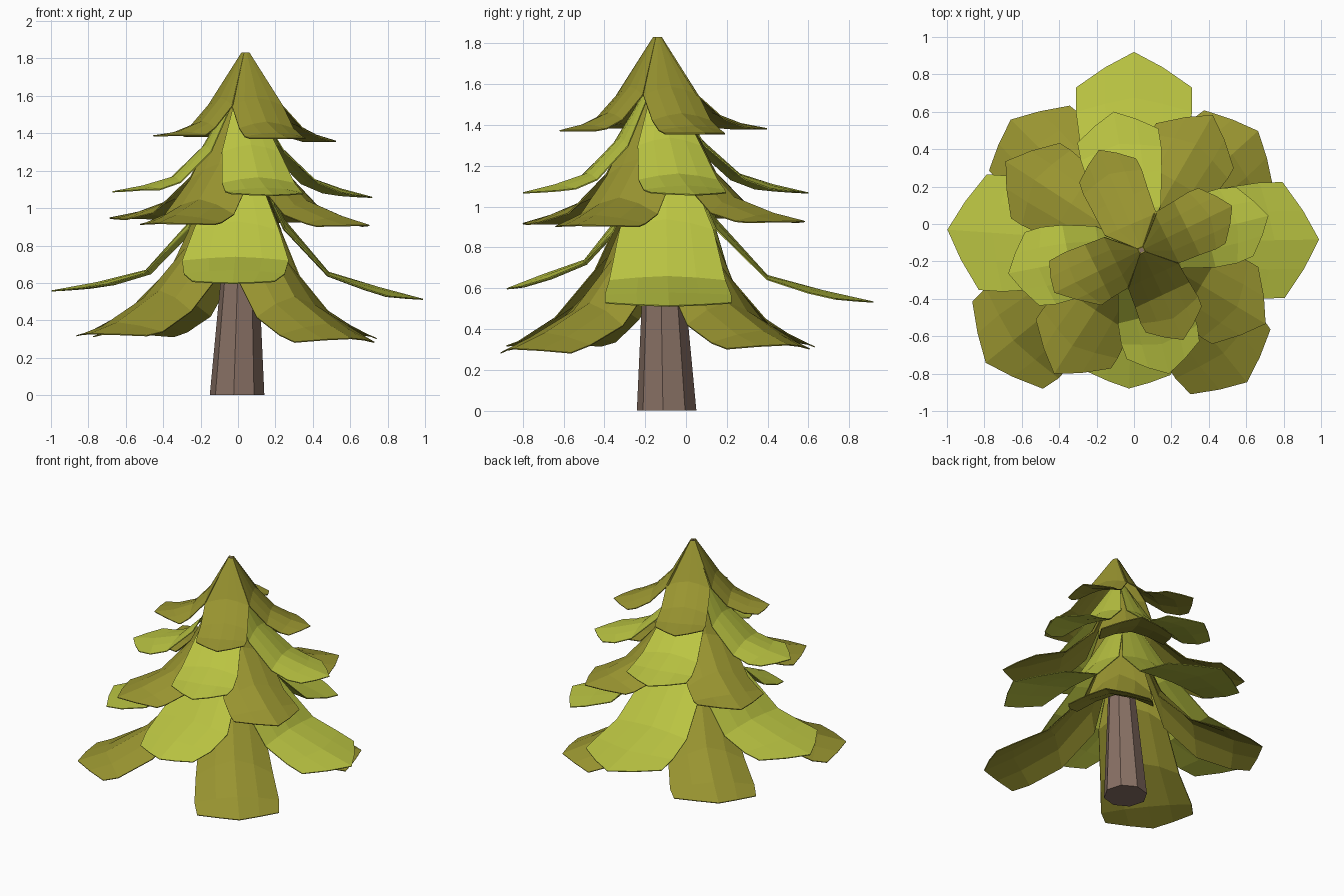
import bpy, bmesh, math
from mathutils import Vector


def material(name, rgb):
    m = bpy.data.materials.new(name)
    m.diffuse_color = (*rgb, 1)
    return m


OLIVE = material("olive_green", (0.32, 0.30, 0.03))
LIGHT = material("light_green", (0.50, 0.56, 0.055))
BARK = material("bark_brown", (0.25, 0.165, 0.13))


def finish(bm, name, mat):
    bmesh.ops.remove_doubles(bm, verts=bm.verts, dist=0.0005)
    me = bpy.data.meshes.new(name)
    bm.to_mesh(me)
    bm.free()
    me.materials.append(mat)
    ob = bpy.data.objects.new(name, me)
    bpy.context.collection.objects.link(ob)
    return ob


def tier(name, mat, centre, rows, petals, pull):
    """Ring of thin drooping branches. rows: (radius, height, half width, edge droop);
    petals: (angle, outward scale, tip height shift, tip width scale, skew).
    pull moves the outer corners back so the tip is pointed."""
    bm = bmesh.new()
    cols = (-1, -0.5, 0, 0.5, 1)
    last = len(rows) - 1
    for angle, scale, dz, width, skew in petals:
        a = math.radians(angle)
        out = Vector((math.cos(a), math.sin(a), 0))
        side = Vector((-out.y, out.x, 0))
        grid = []
        for i, (r, z, hw, droop) in enumerate(rows):
            share = {last: 1, last - 1: 0.4}.get(i, 0)
            hw *= 1 + (width - 1) * share
            line = []
            for t in cols:
                back = share * (pull * abs(t) ** 1.2 + skew * t)
                rr = r * (scale if i >= 2 else 1) - back
                p = Vector((*centre, 0)) + out * rr + side * hw * t
                p.z = z - droop * abs(t) ** 1.5 + dz * (i / last) ** 2
                line.append(bm.verts.new(p))
            grid.append(line)
        for up, low in zip(grid, grid[1:]):
            for k in range(4):
                bm.faces.new((up[k], low[k], low[k + 1], up[k + 1]))
    ob = finish(bm, name, mat)
    s = ob.modifiers.new("thickness", "SOLIDIFY")
    s.thickness = 0.006
    s.offset = -1
    return ob


# Trunk: leaning eight-sided taper up to the tip
bm = bmesh.new()
rings = []
for x, y, z, r in ((-0.005, -0.095, 0, 0.147), (0.04, -0.14, 1.828, 0.018)):
    angles = [math.radians(-7 + 45 * k) for k in range(8)]
    rings.append([bm.verts.new((x + r * math.cos(a), y + r * math.sin(a), z))
                  for a in angles])
for k in range(8):
    j = (k + 1) % 8
    bm.faces.new((rings[0][k], rings[0][j], rings[1][j], rings[1][k]))
bm.faces.new(rings[0][::-1])
bm.faces.new(rings[1])
finish(bm, "trunk", BARK)

# Lowest level: olive diagonal branches (front left one larger) under light cross branches
tier("lower_olive_branches", OLIVE, (0, -0.1),
     [(0.08, 1.20, 0.08, 0.03), (0.25, 0.80, 0.215, 0.16), (0.48, 0.535, 0.26, 0.11),
      (0.76, 0.40, 0.285, 0.06), (0.96, 0.335, 0.275, 0.02)],
     [(42, 0.93, -0.01, 1, 0), (135, 0.97, 0.0, 1, -0.03), (309, 1.0, -0.03, 1, 0)], 0.14)
tier("lower_front_left_branch", OLIVE, (0, -0.1),
     [(0.09, 1.20, 0.09, 0.03), (0.27, 0.84, 0.23, 0.15), (0.54, 0.56, 0.27, 0.11),
      (0.83, 0.39, 0.31, 0.05), (1.02, 0.33, 0.3, 0.01)],
     [(219, 1.0, 0, 1, 0)], 0.15)
cross_rows = [(0.08, 1.28, 0.08, 0.02), (0.25, 0.94, 0.23, 0.05), (0.49, 0.665, 0.285, 0.02),
              (0.76, 0.59, 0.31, 0.01), (1.0, 0.535, 0.31, -0.015)]
tier("lower_light_branches", LIGHT, (0, -0.1), cross_rows,
     [(1, 0.99, -0.02, 1, 0), (90, 1.02, 0.0, 1, 0), (176, 1.0, 0.025, 1, 0)], 0.19)
tier("lower_front_light_branch", LIGHT, (0, -0.1),
     [(0.08, 1.28, 0.08, 0.02), (0.25, 0.93, 0.23, 0.05), (0.40, 0.74, 0.285, 0.02),
      (0.60, 0.67, 0.27, 0.02), (0.78, 0.60, 0.22, -0.01)],
     [(268, 1.0, 0, 1, 0)], 0.08)

# Middle level
tier("middle_olive_branches", OLIVE, (0.015, -0.12),
     [(0.05, 1.58, 0.05, 0.02), (0.21, 1.24, 0.19, 0.09), (0.41, 1.05, 0.22, 0.08),
      (0.64, 0.97, 0.24, 0.04), (0.82, 0.93, 0.24, 0.005)],
     [(60, 0.99, 0, 1, 0), (147, 1.02, 0.02, 1, 0),
      (237, 0.99, -0.01, 1, 0), (329, 0.98, -0.02, 1, 0)], 0.19)
tier("middle_light_branches", LIGHT, (0.02, -0.13),
     [(0.04, 1.62, 0.04, 0.01), (0.20, 1.34, 0.16, 0.04), (0.38, 1.165, 0.2, 0.03),
      (0.55, 1.11, 0.21, 0.02), (0.72, 1.07, 0.2, -0.01)],
     [(14, 1.0, -0.01, 0.95, 0), (100, 1.03, 0, 1.1, 0),
      (191, 0.98, 0.02, 1, 0), (284, 0.96, 0, 1, 0)], 0.13)

# Crown
tier("crown_branches", OLIVE, (0.04, -0.14),
     [(0.016, 1.832, 0.016, 0.0), (0.15, 1.59, 0.15, 0.04), (0.27, 1.465, 0.16, 0.035),
      (0.41, 1.41, 0.17, 0.02), (0.54, 1.385, 0.165, 0.0)],
     [(26, 1.0, -0.025, 1, 0), (113, 1.08, 0, 1, 0),
      (206, 0.96, 0.005, 1, 0.07), (295, 0.98, -0.01, 1, 0)], 0.12)
